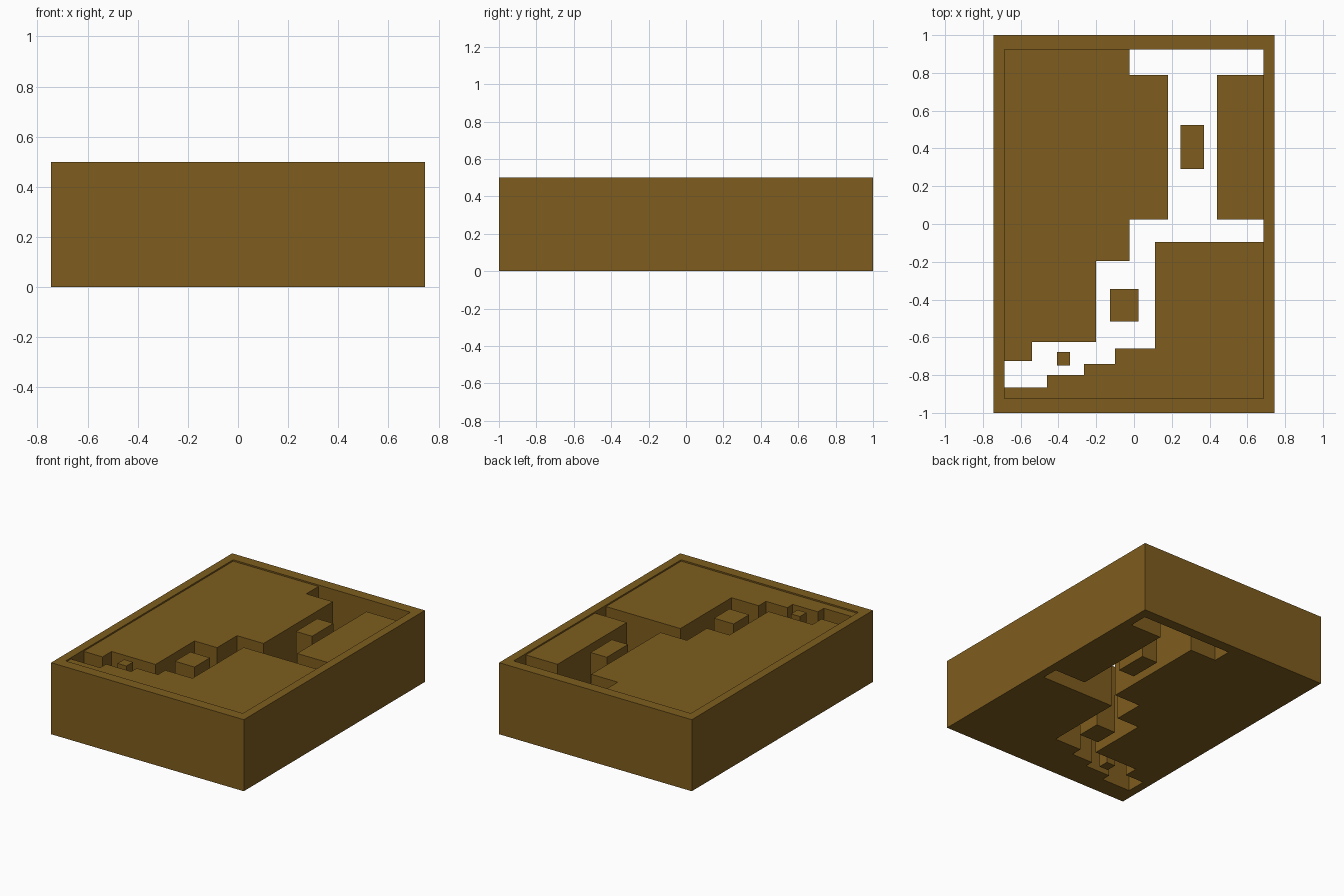
import bpy, bmesh

if "Cube" in bpy.data.objects:
    bpy.data.objects.remove(bpy.data.objects["Cube"])

W, D, H = 0.745, 1.0, 0.5          # half width, half depth, height
IW, ID, FLOOR = 0.685, 0.925, 0.49  # inner rim half sizes and recessed floor level

brown = bpy.data.materials.new("brown")
brown.diffuse_color = (0.21, 0.11, 0.013, 1)
brown.use_nodes = True
brown.node_tree.nodes["Principled BSDF"].inputs["Base Color"].default_value = brown.diffuse_color


def prism(name, outline, z0, z1):
    """Extrude a flat outline between two heights."""
    bm = bmesh.new()
    face = bm.faces.new([bm.verts.new((x, y, z0)) for x, y in outline])
    top = bmesh.ops.extrude_face_region(bm, geom=[face])["geom"]
    bmesh.ops.translate(bm, vec=(0, 0, z1 - z0),
                        verts=[v for v in top if isinstance(v, bmesh.types.BMVert)])
    bmesh.ops.recalc_face_normals(bm, faces=bm.faces)
    mesh = bpy.data.meshes.new(name)
    bm.to_mesh(mesh)
    bm.free()
    obj = bpy.data.objects.new(name, mesh)
    mesh.materials.append(brown)
    bpy.context.collection.objects.link(obj)
    return obj


def rect(x0, x1, y0, y1):
    return [(x0, y0), (x1, y0), (x1, y1), (x0, y1)]


def cut(target, cutter):
    mod = target.modifiers.new(cutter.name, 'BOOLEAN')
    mod.operation, mod.solver, mod.object = 'DIFFERENCE', 'EXACT', cutter
    cutter.hide_render = True
    cutter.hide_set(True)


# Block with a shallow recess inside a raised rim
block = prism("block", rect(-W, W, -D, D), 0, H)
cut(block, prism("recess_cutter", rect(-IW, IW, -ID, ID), FLOOR, H + 0.1))

# Stepped channel cut right through the block
channel = [(-0.025, ID), (IW, ID), (IW, 0.79), (0.44, 0.79), (0.44, 0.025),
           (IW, 0.025), (IW, -0.095), (0.11, -0.095), (0.11, -0.66),
           (-0.10, -0.66), (-0.10, -0.74), (-0.265, -0.74), (-0.265, -0.80),
           (-0.46, -0.80), (-0.46, -0.865), (-IW, -0.865), (-IW, -0.725),
           (-0.54, -0.725), (-0.54, -0.625), (-0.20, -0.625), (-0.20, -0.195),
           (-0.025, -0.195), (-0.025, 0.025), (0.18, 0.025), (0.18, 0.79),
           (-0.025, 0.79)]
cut(block, prism("channel_cutter", channel, -0.1, H + 0.1))

# Free-standing pillars in the channel
pillars = {"large_pillar": (0.245, 0.37, 0.29, 0.525),
           "middle_pillar": (-0.127, 0.025, -0.515, -0.345),
           "small_pillar": (-0.407, -0.338, -0.75, -0.677)}
for name, bounds in pillars.items():
    prism(name, rect(*bounds), 0, FLOOR)
